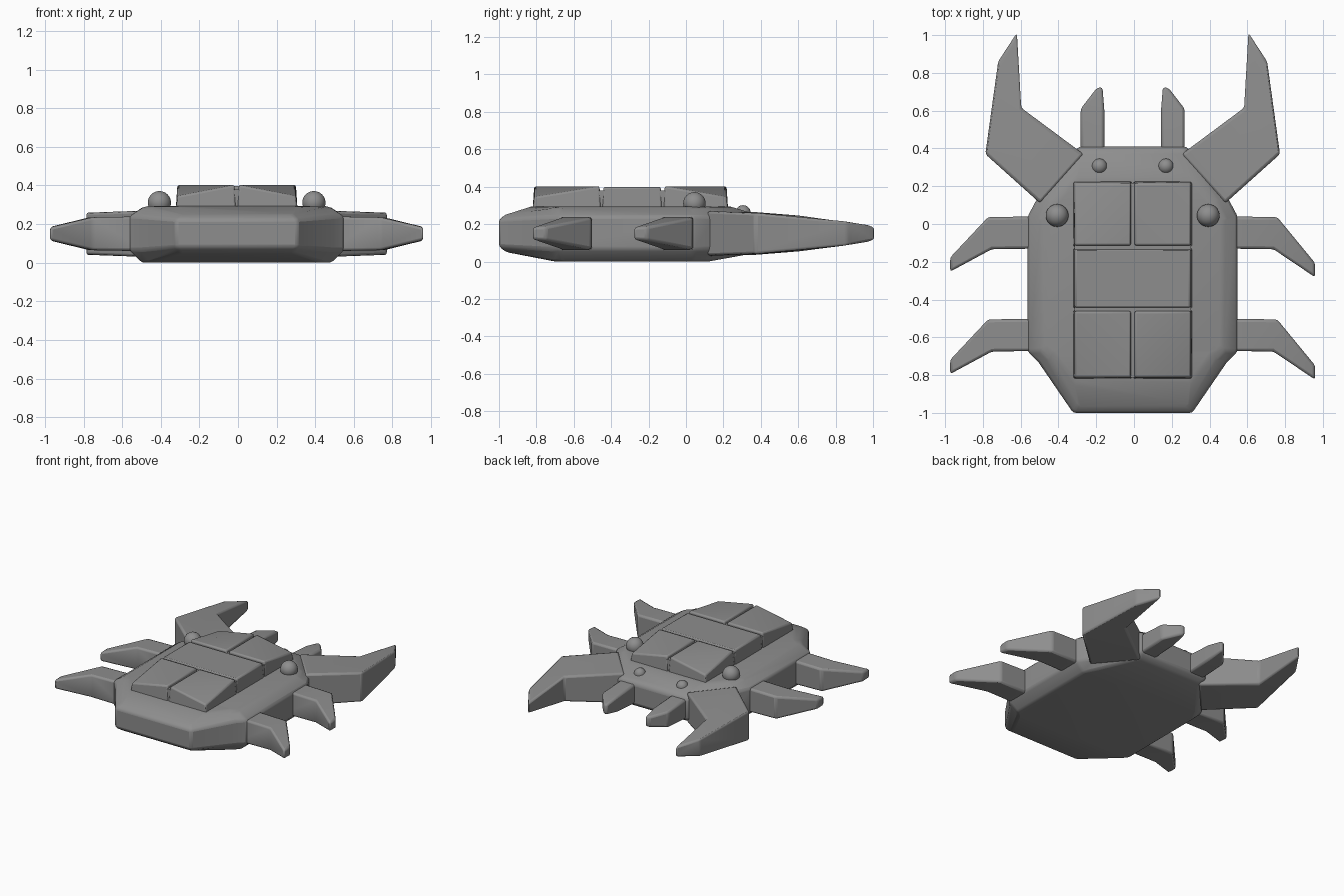
import bpy
import math

if "Cube" in bpy.data.objects:
    bpy.data.objects.remove(bpy.data.objects["Cube"])

CX = -0.007  # centre line of the beetle

grey = bpy.data.materials.new("dark_grey")
grey.diffuse_color = (0.27, 0.27, 0.27, 1)
grey.use_nodes = True
grey.node_tree.nodes["Principled BSDF"].inputs["Base Color"].default_value = grey.diffuse_color


def make(name, verts, faces, bevel=0.014):
    me = bpy.data.meshes.new(name)
    me.from_pydata(verts, [], faces)
    me.materials.append(grey)
    ob = bpy.data.objects.new(name, me)
    bpy.context.collection.objects.link(ob)
    bpy.context.view_layer.objects.active = ob
    bpy.ops.object.select_all(action='DESELECT')
    ob.select_set(True)
    bpy.ops.object.mode_set(mode='EDIT')
    bpy.ops.mesh.select_all(action='SELECT')
    bpy.ops.mesh.normals_make_consistent(inside=False)
    bpy.ops.object.mode_set(mode='OBJECT')
    bpy.ops.object.shade_smooth_by_angle(angle=math.radians(35))
    if bevel:
        b = ob.modifiers.new("soft_edges", 'BEVEL')
        b.width, b.segments = bevel, 2
        b.limit_method, b.angle_limit = 'ANGLE', math.radians(20)
    return ob


def loft(name, rings, bevel=0.014, cap=None):
    n = len(rings[0])
    verts = [p for r in rings for p in r]
    faces = [(k*n+i, k*n+(i+1) % n, (k+1)*n+(i+1) % n, (k+1)*n+i)
             for k in range(len(rings)-1) for i in range(n)]
    last = len(verts)-n
    for f in cap or [tuple(range(n))]:
        faces += [f[::-1], tuple(last+i for i in f)]
    return make(name, verts, faces, bevel)


def limb(name, sections, s, zmid=0.15, dy=0, tip_dy=0):
    # each section: two plan points (x, y, half height), giving a four-sided ring
    rings = []
    for k, ((ax, ay, ah), (bx, by, bh)) in enumerate(sections):
        a, b = CX + s*ax, CX + s*bx
        d = dy + (tip_dy if k == len(sections)-1 else 0)
        rings.append([(a, ay+d, zmid-ah), (b, by+d, zmid-bh),
                      (b, by+d, zmid+bh), (a, ay+d, zmid+ah)])
    return loft(name, rings)


# Body: stacked outlines, each given as its right half from rear to front
halves = [
    [(.29, -.96, .05), (.45, -.70, 0), (.49, -.66, 0), (.49, .04, 0), (.45, .12, 0), (.26, .37, .045)],
    [(.315, -1, .08), (.50, -.73, .065), (.556, -.675, .065), (.556, .04, .065), (.50, .145, .065), (.285, .41, .075)],
    [(.315, -1, .225), (.50, -.73, .24), (.556, -.675, .24), (.556, .04, .24), (.50, .145, .24), (.285, .41, .225)],
    [(.29, -.965, .25), (.45, -.71, .285), (.49, -.67, .285), (.49, .03, .285), (.45, .12, .285), (.265, .385, .25)],
    [(.31, -.83, .293), (.42, -.68, .293), (.46, -.64, .293), (.46, .02, .293), (.42, .10, .293), (.30, .24, .293)],
]
loft("body", [[(CX+x, y, z) for x, y, z in h] +
              [(CX-x, y, z) for x, y, z in reversed(h)] for h in halves],
     cap=[(0, 1, 10, 11), (1, 2, 3, 4, 7, 8, 9, 10), (4, 5, 6, 7)])

# Shell core just below the plates: forms the floor of the shallow grooves
H, L = .402, .345
xs, ys = (-.308, 0, .308), (-.813, -.451, -.124, .218)
core = [(CX+x, y, (L if x and y in (ys[0], ys[3]) else H) - .022) for y in ys for x in xs]
core += [(x, y, .27) for x, y, _ in core]
rim = (0, 1, 2, 5, 8, 11, 10, 9, 6, 3)
faces = [(0, 1, 3), (1, 4, 3), (1, 2, 5), (1, 5, 4), (3, 4, 7, 6), (4, 5, 8, 7),
         (6, 7, 10), (6, 10, 9), (7, 8, 10), (8, 11, 10)]
faces += [(a, b, b+12, a+12) for a, b in zip(rim, rim[1:]+rim[:1])]
make("shell_core", core, faces + [tuple(i+12 for i in rim[::-1])], 0)


def plate(name, x0, x1, y0, y1, tops):
    t = 0.008
    base = [(x0, y0), (x1, y0), (x1, y1), (x0, y1)]
    mx, my = (x0+x1)/2, (y0+y1)/2
    top = [(CX+x+(t if x < mx else -t), y+(t if y < my else -t), z)
           for (x, y), z in zip(base, tops)]
    bottom = [(CX+x, y, .28) for x, y in base]
    # the lowered outer corner folds along the diagonal
    fold = [(4, 5, 6), (4, 6, 7)] if min(tops[1], tops[3]) < .37 else [(4, 5, 7), (5, 6, 7)]
    sides = [(i, (i+1) % 4, (i+1) % 4+4, i+4) for i in range(4)]
    make(name, bottom+top, [(3, 2, 1, 0)] + sides + fold, 0.01)


# Shell plates: two at each end and one across the middle
plate("shell_plate_middle", -.315, .315, -.449, -.127, [.398]*4)
plate("shell_plate_rear_left", -.315, -.003, -.82, -.454, [L, H, H, H])
plate("shell_plate_rear_right", .003, .315, -.82, -.454, [H, L, H, H])
plate("shell_plate_front_left", -.315, -.003, -.121, .225, [H, H, H, L])
plate("shell_plate_front_right", .003, .315, -.121, .225, [H, H, L, H])

claw = [((.26, .37, .115), (.49, .11, .12)), ((.59, .615, .095), (.78, .37, .11)),
        ((.613, 1.012, .038), (.712, .86, .065))]
leg = [((.48, .04, .09), (.48, -.13, .09)), ((.765, .037, .085), (.745, -.133, .085)),
       ((.966, -.182, .036), (.966, -.257, .033))]
mandible = [((.15, .36, .075), (.275, .36, .075)), ((.15, .60, .06), (.275, .61, .06)),
            ((.16, .725, .037), (.19, .72, .037))]

for s, side in ((1, "right"), (-1, "left")):
    limb("claw_"+side, claw, s)
    limb("mandible_"+side, mandible, s)
    tip = -.025 if s > 0 else .005
    limb("front_leg_"+side, leg, s, tip_dy=tip)
    limb("rear_leg_"+side, leg, s, dy=-.542, tip_dy=tip)
    # Eyes
    for name, x, y, z, r in (("large_eye_", .40, .045, .311, .06),
                             ("small_eye_", .176, .305, .26, .041)):
        bpy.ops.mesh.primitive_uv_sphere_add(segments=32, ring_count=16, radius=r,
                                             location=(CX + s*x, y, z))
        bpy.context.object.name = name + side
        bpy.context.object.data.materials.append(grey)
        bpy.ops.object.shade_smooth()
